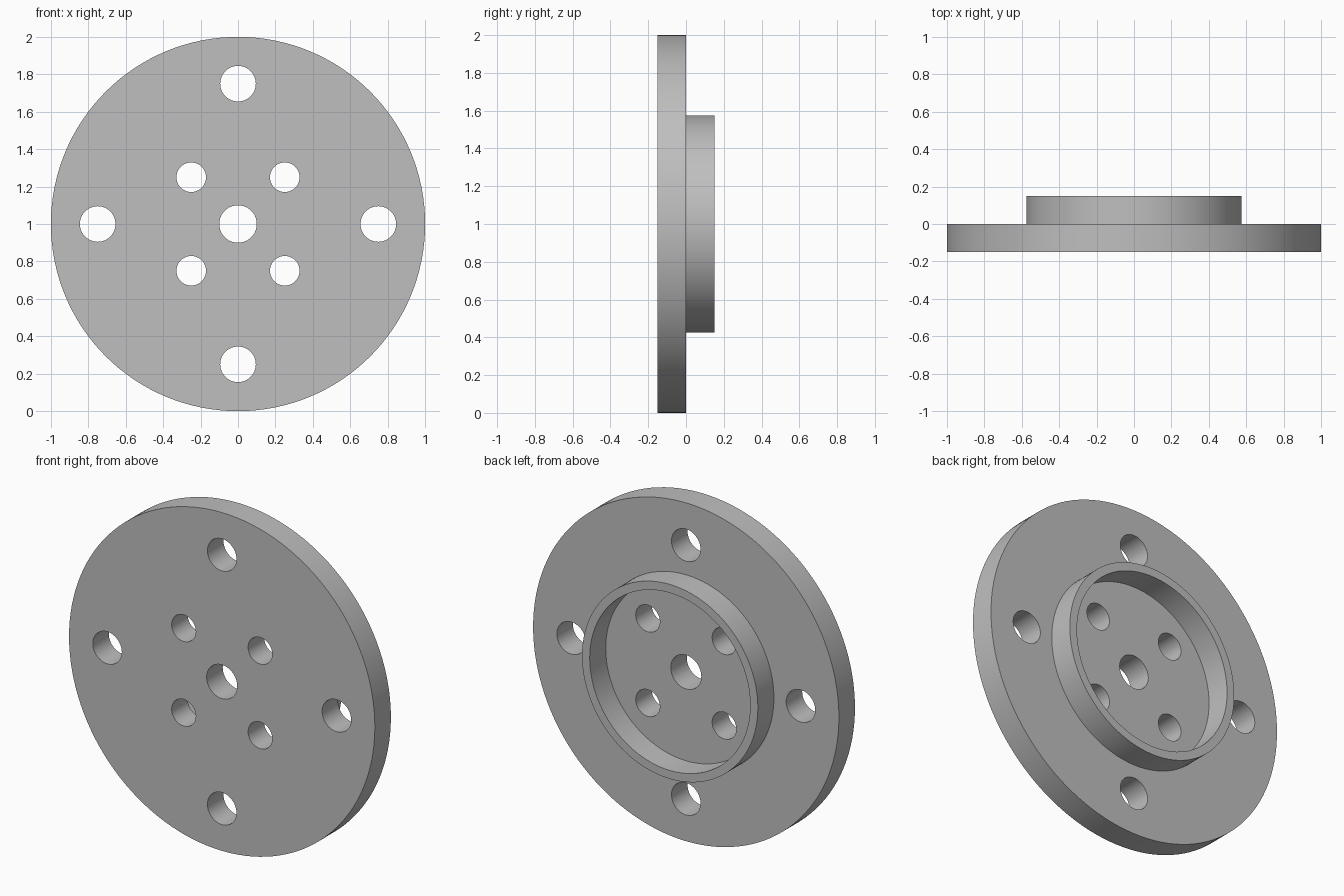
import bpy
import bmesh
from math import cos, sin, tau, radians

cube = bpy.data.objects.get("Cube")
if cube:
    bpy.data.objects.remove(cube, do_unlink=True)

# One plain grey metal
grey = bpy.data.materials.new("grey metal")
grey.use_nodes = True
colour = (0.52, 0.52, 0.52, 1)
grey.diffuse_color = colour
grey.node_tree.nodes["Principled BSDF"].inputs["Base Color"].default_value = colour

CENTRE_Z = 1.0


def plate(name, circles, front, back):
    """Extrude nested circles (x, z, radius, sides) from y=front to y=back."""
    curve = bpy.data.curves.new(name, "CURVE")
    curve.dimensions = "2D"
    curve.fill_mode = "BOTH"
    curve.extrude = (back - front) / 2
    for x, z, radius, sides in circles:
        spline = curve.splines.new("POLY")
        spline.points.add(sides - 1)
        spline.use_cyclic_u = True
        for i, point in enumerate(spline.points):
            a = tau * i / sides
            point.co = (x + radius * cos(a), z + radius * sin(a), 0, 1)
    obj = bpy.data.objects.new(name, curve)
    bpy.context.collection.objects.link(obj)
    obj.rotation_euler.x = radians(90)
    obj.location = (0, (front + back) / 2, CENTRE_Z)

    # Turn into a welded mesh with crisp rims
    bpy.ops.object.select_all(action="DESELECT")
    obj.select_set(True)
    bpy.context.view_layer.objects.active = obj
    bpy.ops.object.convert(target="MESH")
    obj = bpy.context.object
    bm = bmesh.new()
    bm.from_mesh(obj.data)
    bmesh.ops.remove_doubles(bm, verts=bm.verts, dist=0.0001)
    bmesh.ops.recalc_face_normals(bm, faces=bm.faces)
    bm.to_mesh(obj.data)
    bm.free()
    obj.data.materials.clear()
    obj.data.materials.append(grey)
    bpy.ops.object.shade_smooth_by_angle(angle=radians(30))
    return obj


# Flange disc with a bore, four outer bolt holes and four inner holes
outline = [(0, 0, 1.0, 128), (0, 0, 0.1, 48)]
for k in range(4):
    a = tau * k / 4
    outline.append((0.75 * cos(a), 0.75 * sin(a), 0.095, 48))
for x in (-0.25, 0.25):
    for z in (-0.25, 0.25):
        outline.append((x, z, 0.079, 48))
plate("flange_disc", outline, -0.15, 0)

# Raised locating ring on the back
plate("rear_ring", [(0, 0, 0.575, 96), (0, 0, 0.525, 96)], -0.01, 0.15)
